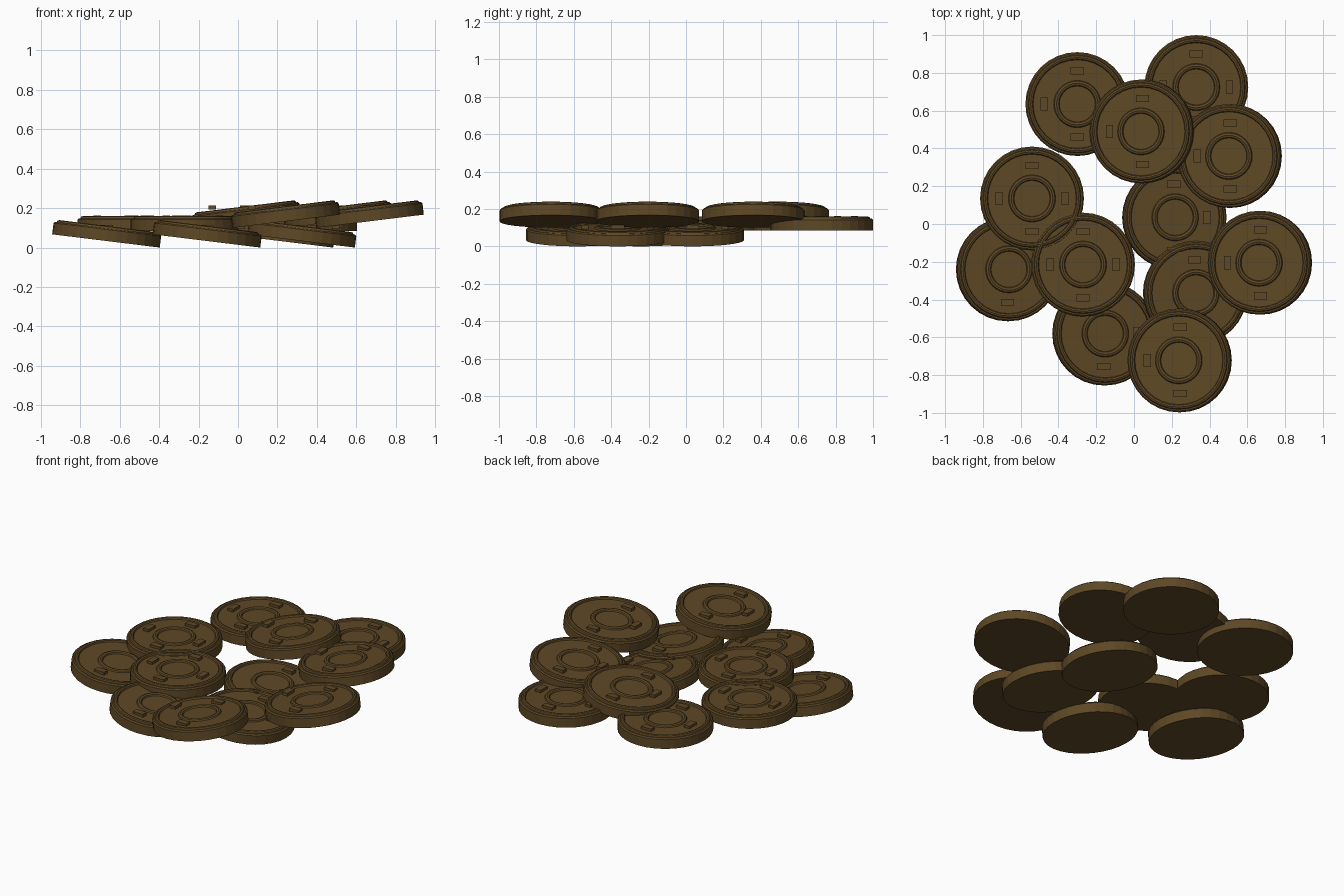
import bpy, bmesh, math
from mathutils import Matrix, Vector

if "Cube" in bpy.data.objects:
    bpy.data.objects.remove(bpy.data.objects["Cube"], do_unlink=True)

bronze = bpy.data.materials.new("dark bronze")
bronze.use_nodes = True
color = (0.112, 0.065, 0.019, 1)
bronze.diffuse_color = color
bronze.node_tree.nodes["Principled BSDF"].inputs["Base Color"].default_value = color

RADIUS, SIDES = 0.275, 32
TILT = math.radians(7)
BASE = RADIUS * math.sin(TILT)

# Disc section from the underside centre, round the rim, to the top centre
disc_profile = [(0, 0), (RADIUS, 0), (RADIUS, 0.058), (0.268, 0.065),
                (0.26, 0.065), (0.256, 0.073), (0.247, 0.076), (0.238, 0.073),
                (0.234, 0.064), (0.125, 0.064), (0.121, 0.072), (0.11, 0.076),
                (0.099, 0.072), (0.095, 0.064), (0, 0.064)]


def mesh_object(name, bm):
    mesh = bpy.data.meshes.new(name)
    bmesh.ops.recalc_face_normals(bm, faces=bm.faces)
    bm.to_mesh(mesh)
    bm.free()
    mesh.materials.append(bronze)
    obj = bpy.data.objects.new(name, mesh)
    bpy.context.collection.objects.link(obj)
    return obj


def make_disc(name):
    bm = bmesh.new()
    verts = [bm.verts.new((r, 0, z)) for r, z in disc_profile]
    edges = [bm.edges.new(pair) for pair in zip(verts, verts[1:])]
    bmesh.ops.spin(bm, geom=verts + edges, cent=(0, 0, 0), axis=(0, 0, 1),
                   angle=math.tau, steps=SIDES)
    bmesh.ops.remove_doubles(bm, verts=bm.verts, dist=0.0001)
    return mesh_object(name, bm)


def make_lugs(name):
    bm = bmesh.new()
    for i in range(4):
        place = (Matrix.Rotation(i * math.pi / 2, 4, 'Z')
                 @ Matrix.Translation((0.175, 0, 0.07))
                 @ Matrix.Diagonal((0.038, 0.07, 0.02, 1)))
        bmesh.ops.create_cube(bm, size=1, matrix=place)
    return mesh_object(name, bm)


# Three layers: leaning down to +x, lying flat, leaning up to +x
layers = {
    "lower": (TILT, BASE, [(-0.67, -0.24), (-0.16, -0.58), (0.32, -0.365), (0.21, 0.035)]),
    "middle": (0, BASE + 0.05, [(-0.54, 0.135), (-0.27, -0.215), (-0.30, 0.635), (0.33, 0.725)]),
    "upper": (-TILT, BASE + 0.1, [(0.245, -0.722), (0.67, -0.205), (0.045, 0.49), (0.51, 0.36)]),
}

for layer, (tilt, height, centres) in layers.items():
    for i, (x, y) in enumerate(centres, 1):
        spot = Vector((x, y, height))
        disc = make_disc(f"{layer}_disc_{i}")
        disc.location = spot
        disc.rotation_euler.y = tilt
        # The lugs stay level even where the disc leans
        make_lugs(f"{layer}_lugs_{i}").location = spot
